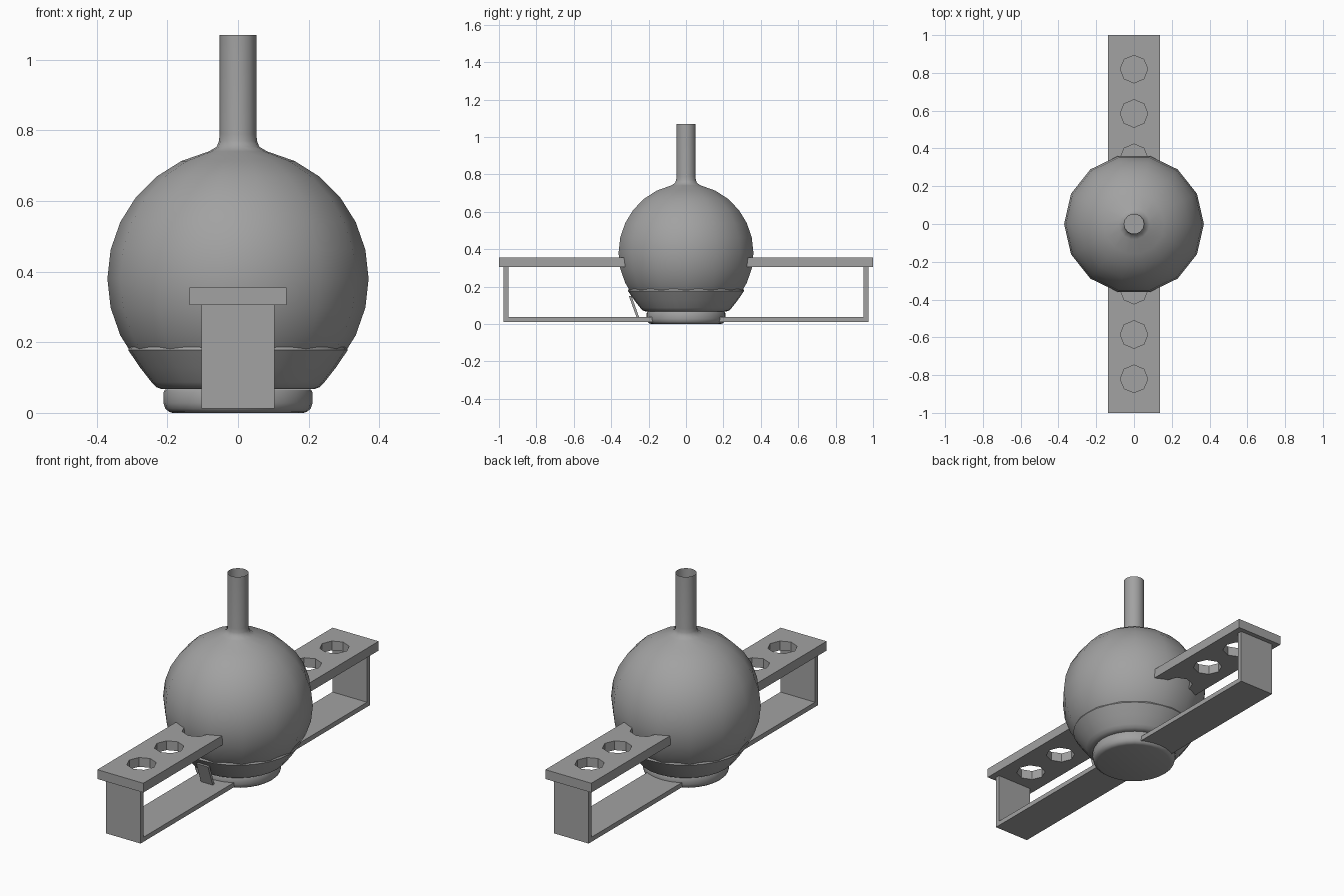
import bpy, bmesh
from math import sin, cos, pi, radians
from mathutils import Matrix

cube = bpy.data.objects.get("Cube")
if cube:
    bpy.data.objects.remove(cube)

grey = bpy.data.materials.new("plain_grey")
grey.use_nodes = True
tone = (0.36, 0.36, 0.36, 1)
grey.diffuse_color = tone
grey.node_tree.nodes["Principled BSDF"].inputs["Base Color"].default_value = tone


def add_object(name, bm):
    mesh = bpy.data.meshes.new(name)
    bmesh.ops.recalc_face_normals(bm, faces=bm.faces)
    bm.to_mesh(mesh)
    bm.free()
    mesh.materials.append(grey)
    obj = bpy.data.objects.new(name, mesh)
    bpy.context.collection.objects.link(obj)
    return obj


def smooth(obj, angle):
    bpy.ops.object.select_all(action='DESELECT')
    obj.select_set(True)
    bpy.context.view_layer.objects.active = obj
    bpy.ops.object.shade_smooth_by_angle(angle=radians(angle))


def lathe(name, profile, sides, angle=40):
    """Revolve (radius, height) points around z."""
    bm = bmesh.new()
    verts = [bm.verts.new((r, 0, z)) for r, z in profile]
    edges = [bm.edges.new(pair) for pair in zip(verts, verts[1:])]
    bmesh.ops.spin(bm, geom=verts + edges, cent=(0, 0, 0), axis=(0, 0, 1),
                   angle=2 * pi, steps=sides)
    bmesh.ops.remove_doubles(bm, verts=bm.verts, dist=0.0005)
    obj = add_object(name, bm)
    smooth(obj, angle)
    return obj


def box(name, x, y, z):
    """Box spanning the given (low, high) ranges."""
    bm = bmesh.new()
    bmesh.ops.create_cube(bm, size=1)
    for v in bm.verts:
        v.co = [lo if c < 0 else hi for c, (lo, hi) in zip(v.co, (x, y, z))]
    return add_object(name, bm)


# Flask: open neck flowing into a faceted globe
SIDES, RADIUS, CENTRE = 14, 0.37, 0.38
neck = [(0.052, 1.07), (0.052, 0.79), (0.054, 0.77), (0.06, 0.754)]
globe = [(RADIUS * sin(pi * i / SIDES), CENTRE + RADIUS * cos(pi * i / SIDES))
         for i in range(1, SIDES - 2)]
lathe("flask", neck + globe + [(0.21, 0.072), (0, 0.072)], SIDES, 60)

# Liquid showing as a slightly proud bowl in the lower globe
bowl = [(0, 0.187), (0.307, 0.187), (0.311, 0.178), (0.277, 0.128),
        (0.245, 0.087), (0.232, 0.073), (0.215, 0.067), (0, 0.067)]
lathe("liquid", bowl, 2 * SIDES)

# Round foot with softened edges
foot = [(0, 0.066), (0.207, 0.066), (0.211, 0.058), (0.211, 0.028),
        (0.206, 0.012), (0.195, 0.003), (0.185, 0), (0, 0)]
lathe("foot", foot, 2 * SIDES)

# Rack: one arm in front of and one behind the flask
for side, label in ((-1, "front"), (1, "back")):
    def span(a, b):
        return tuple(sorted((side * a, side * b)))

    shelf = box(label + "_shelf", (-0.137, 0.137), span(0.3, 1), (0.305, 0.355))
    box(label + "_post", (-0.103, 0.103), span(0.95, 0.975), (0.012, 0.305))
    box(label + "_bottom_rail", (-0.103, 0.103), span(0.17, 0.95), (0.012, 0.037))

    # Eight-sided holes through the shelf
    bm = bmesh.new()
    for y in (0.35, 0.585, 0.82):
        bmesh.ops.create_cone(bm, cap_ends=True, segments=8, radius1=0.073,
                              radius2=0.073, depth=0.2,
                              matrix=Matrix.Translation((0, side * y, 0.33)))
    cutter = add_object(label + "_hole_cutter", bm)
    cutter.hide_render = True
    cut = shelf.modifiers.new("holes", 'BOOLEAN')
    cut.operation, cut.object, cut.solver = 'DIFFERENCE', cutter, 'EXACT'
    bpy.context.view_layer.objects.active = shelf
    bpy.ops.object.modifier_apply(modifier=cut.name)
    bpy.data.objects.remove(cutter)

# Small leaning strip on the front rail
strip = box("leaning_strip", (-0.035, 0.035), (-0.264, -0.25), (0.035, 0.15))
for v in strip.data.vertices:
    v.co.y -= 0.36 * (v.co.z - 0.035)
